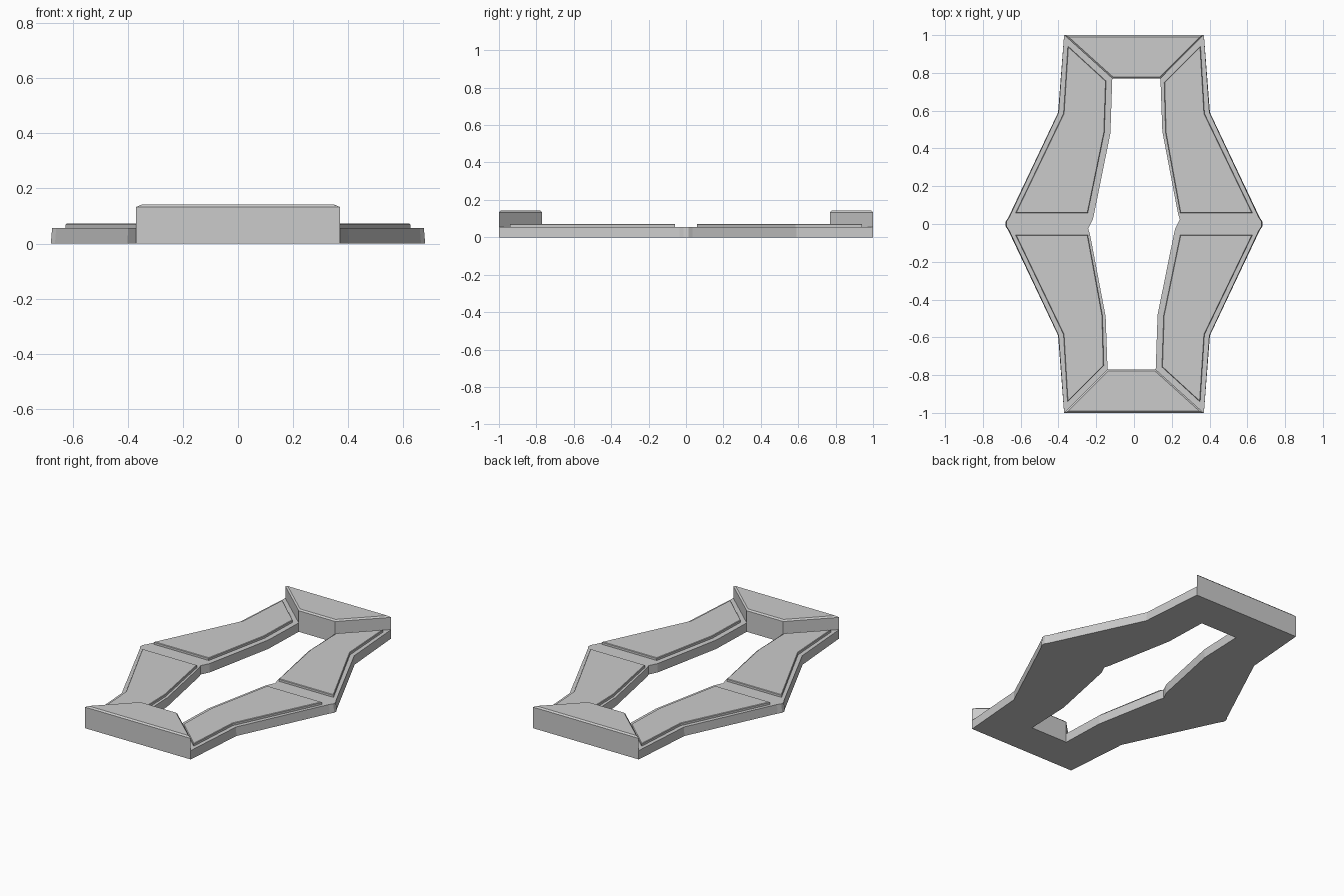
import bpy
import bmesh

if "Cube" in bpy.data.objects:
    bpy.data.objects.remove(bpy.data.objects["Cube"])

RING_Z, PANEL_Z, BLOCK_Z = 0.056, 0.072, 0.142


def finish(bm, name):
    bmesh.ops.recalc_face_normals(bm, faces=bm.faces)
    mesh = bpy.data.meshes.new(name)
    bm.to_mesh(mesh)
    bm.free()
    obj = bpy.data.objects.new(name, mesh)
    bpy.context.collection.objects.link(obj)
    return obj


def turned(points):
    """Half-turn about z, the symmetry of the whole frame."""
    return [(-x, -y) for x, y in points]


def prism(name, points, z0, z1, chamfer):
    """Extruded outline with a chamfered top rim."""
    bm = bmesh.new()
    low = [bm.verts.new((x, y, z0)) for x, y in points]
    high = [bm.verts.new((x, y, z1 - chamfer)) for x, y in points]
    n = len(points)
    for i in range(n):
        j = (i + 1) % n
        bm.faces.new((low[i], low[j], high[j], high[i]))
    bm.faces.new(low[::-1])
    top = bm.faces.new(high)
    bmesh.ops.recalc_face_normals(bm, faces=bm.faces)
    bmesh.ops.inset_region(bm, faces=[top], thickness=chamfer, use_even_offset=True)
    for v in top.verts:
        v.co.z = z1
    return finish(bm, name)


# Base ring: right half outlines, left half is the half-turn copy
outer = [(0.37, 1.0), (0.402, 0.59), (0.665, 0.035), (0.68, 0.013),
         (0.68, -0.013), (0.665, -0.035), (0.402, -0.59), (0.37, -1.0)]
inner = [(0.14, 0.77), (0.15, 0.49), (0.233, 0.055), (0.243, 0.025),
         (0.218, -0.025), (0.212, -0.05), (0.125, -0.48), (0.115, -0.77)]
outer += turned(outer)
inner += turned(inner)
bm = bmesh.new()
loops = []
for outline, z, taper in ((outer, 0, 1), (outer, RING_Z, 0.993),
                          (inner, RING_Z, 1), (inner, 0, 1)):
    loops.append([bm.verts.new((x * (taper if abs(y) < 0.9 else 1), y, z))
                  for x, y in outline])
n = len(outer)
for k in range(4):
    a, b = loops[k], loops[(k + 1) % 4]
    for i in range(n):
        j = (i + 1) % n
        bm.faces.new((a[i], a[j], b[j], b[i]))
finish(bm, "base_ring")

# Raised panels on the four arms
right_panel = [(0.352, 0.942), (0.373, 0.585), (0.627, 0.058),
               (0.245, 0.058), (0.167, 0.485), (0.16, 0.75)]
left_panel = [(-0.35, 0.942), (-0.373, 0.585), (-0.627, 0.058),
              (-0.245, 0.058), (-0.157, 0.485), (-0.148, 0.757)]
# Tall wedge blocks at both ends
block = [(-0.37, 1.0), (0.37, 1.0), (0.14, 0.77), (-0.115, 0.77)]

for end, place in (("back", list), ("front", turned)):
    prism(end + "_panel_a", place(right_panel), RING_Z - 0.01, PANEL_Z, 0.003)
    prism(end + "_panel_b", place(left_panel), RING_Z - 0.01, PANEL_Z, 0.003)
    prism(end + "_end_block", place(block), RING_Z - 0.01, BLOCK_Z, 0.009)
